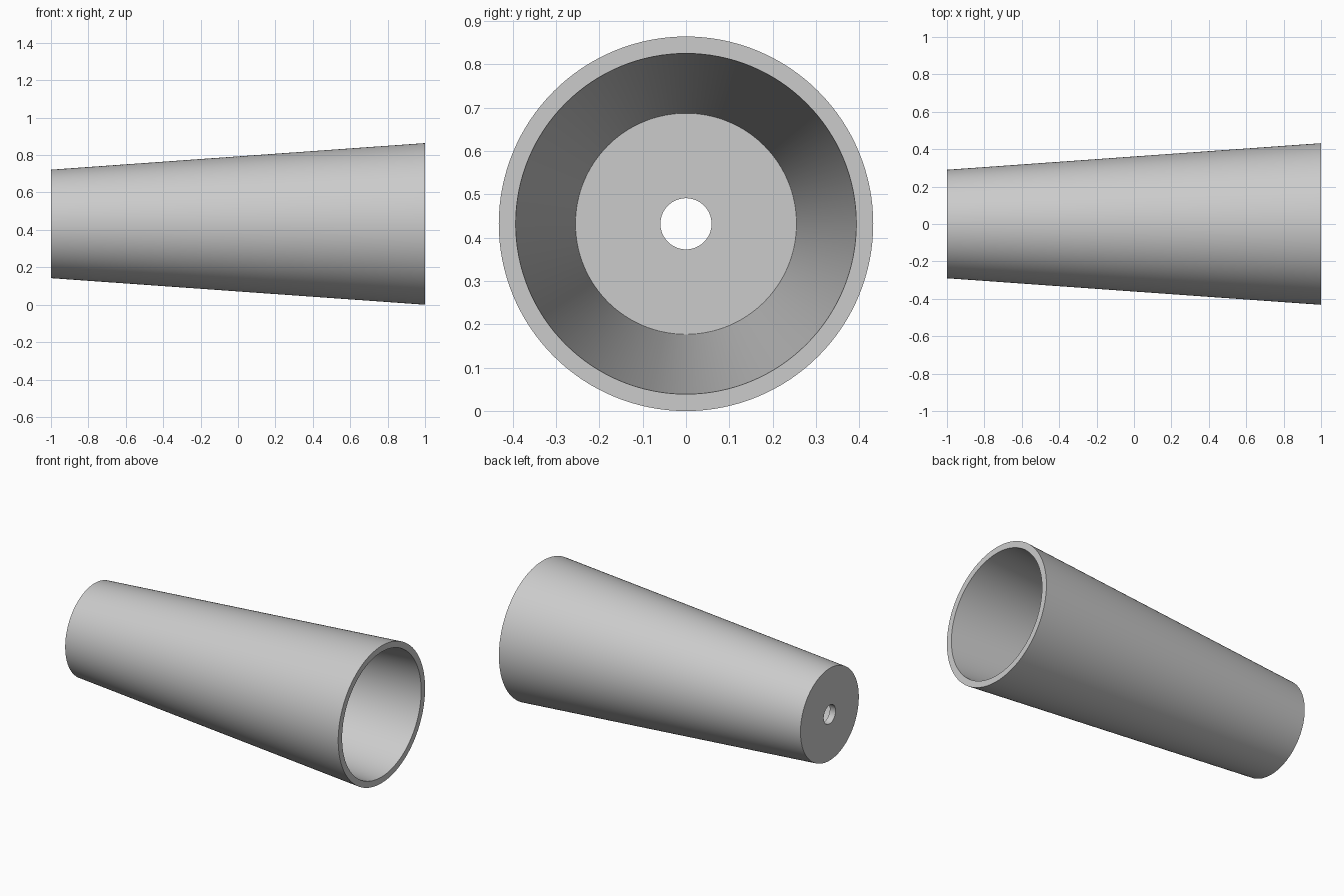
import bpy
import bmesh
import math
from mathutils import Matrix

cube = bpy.data.objects.get("Cube")
if cube:
    bpy.data.objects.remove(cube, do_unlink=True)

SEGMENTS = 128
AXIS_HEIGHT = 0.432

# Plain grey material
grey = bpy.data.materials.new("light grey")
grey.use_nodes = True
colour = (0.6, 0.6, 0.6, 1)
grey.diffuse_color = colour
grey.node_tree.nodes["Principled BSDF"].inputs["Base Color"].default_value = colour

# Wall section as (x, radius): hole edge, outer wall, rim, inner wall, floor
profile = [(-1, 0.059), (-1, 0.29), (1, 0.432), (1, 0.393), (-0.96, 0.255), (-0.96, 0.059)]

# Revolve the closed section around the x axis
bm = bmesh.new()
rings = []
for i in range(SEGMENTS):
    turn = Matrix.Rotation(math.tau * i / SEGMENTS, 3, 'X')
    ring = []
    for x, radius in profile:
        vert = bm.verts.new((x, 0, radius))
        vert.co = turn @ vert.co
        vert.co.z += AXIS_HEIGHT
        ring.append(vert)
    rings.append(ring)

for i, ring in enumerate(rings):
    following = rings[(i + 1) % SEGMENTS]
    for j in range(len(profile)):
        k = (j + 1) % len(profile)
        bm.faces.new((ring[j], ring[k], following[k], following[j]))
bmesh.ops.recalc_face_normals(bm, faces=bm.faces)

mesh = bpy.data.meshes.new("tapered_cup")
bm.to_mesh(mesh)
bm.free()
mesh.materials.append(grey)
cup = bpy.data.objects.new("tapered_cup", mesh)
bpy.context.collection.objects.link(cup)

# Smooth walls with crisp rims
bpy.ops.object.select_all(action='DESELECT')
cup.select_set(True)
bpy.context.view_layer.objects.active = cup
bpy.ops.object.shade_smooth_by_angle(angle=math.radians(30))
